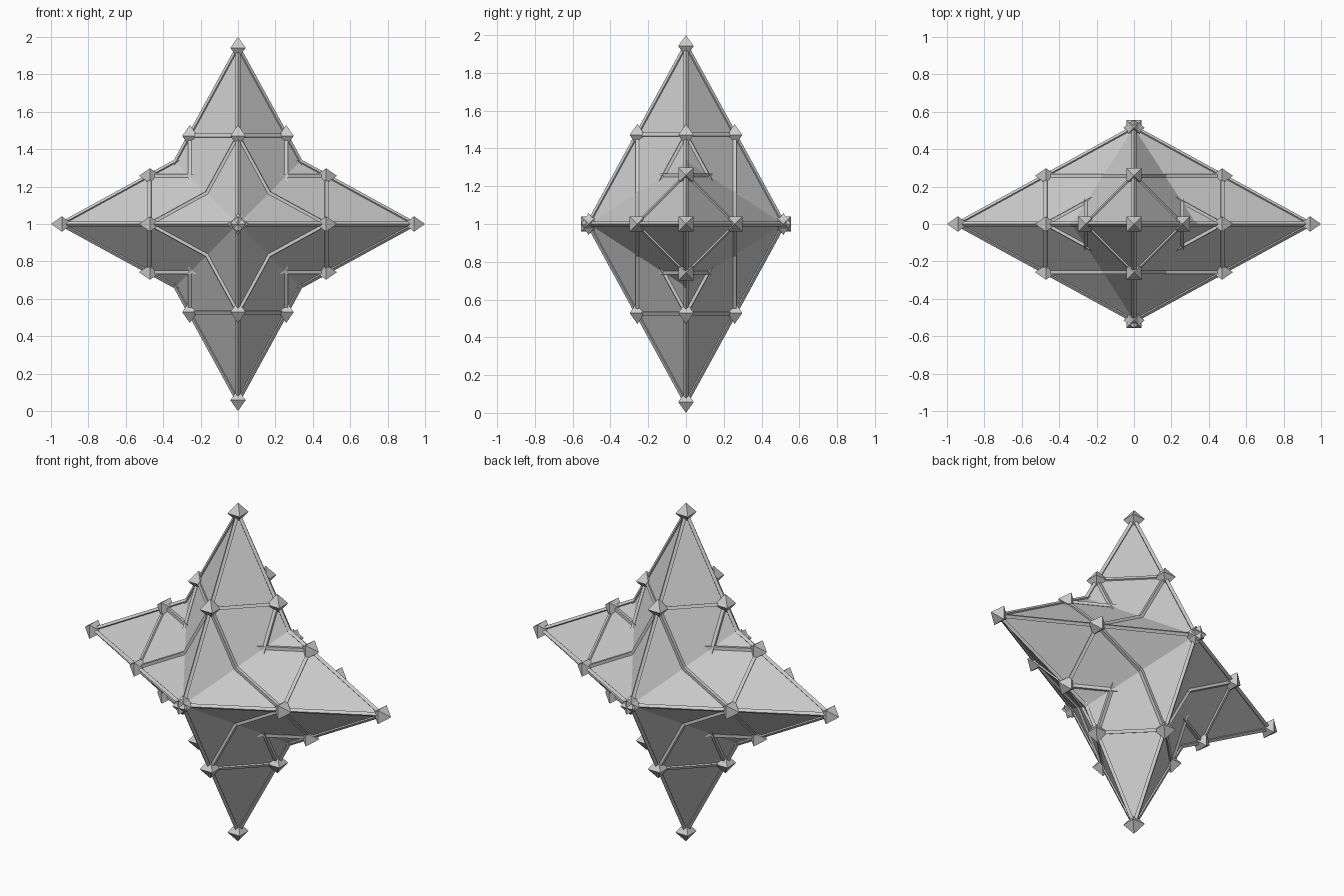
import bpy, bmesh, math
from mathutils import Matrix, Vector

if "Cube" in bpy.data.objects:
    bpy.data.objects.remove(bpy.data.objects["Cube"])

LONG, SHORT = 0.942, 0.515    # half lengths of each stretched octahedron
NODE, STRUT = 0.058, 0.013    # radii of joints and edge rods
CENTRE = Vector((0, 0, 1))


def add_octahedron(bm, mat):
    pts = [Vector(p) * s for p in ((1, 0, 0), (0, 1, 0), (0, 0, 1)) for s in (1, -1)]
    v = [bm.verts.new(mat @ p) for p in pts]
    for a in (0, 1):
        for b in (2, 3):
            for c in (4, 5):
                f = (v[a], v[b], v[c]) if (a + b + c) % 2 == 0 else (v[a], v[c], v[b])
                bm.faces.new(f)


def add_rod(bm, a, b):
    # four-sided rod with one ridge facing away from the centre
    z = (b - a).normalized()
    mid = (a + b) / 2
    x = (mid - mid.dot(z) * z).normalized()
    rot = Matrix((x, z.cross(x), z)).transposed().to_4x4()
    bmesh.ops.create_cone(bm, cap_ends=True, segments=4, radius1=STRUT, radius2=STRUT,
                          depth=(b - a).length, matrix=Matrix.Translation(mid) @ rot)


def finish(name, bm):
    bmesh.ops.recalc_face_normals(bm, faces=bm.faces)
    me = bpy.data.meshes.new(name)
    bm.to_mesh(me)
    bm.free()
    ob = bpy.data.objects.new(name, me)
    ob.location = CENTRE
    bpy.context.collection.objects.link(ob)


def crystal(prefix, turn):
    # solid body, edges split at their midpoints into four triangles per face
    body = bmesh.new()
    add_octahedron(body, turn @ Matrix.Diagonal((SHORT, SHORT, LONG, 1)))
    bmesh.ops.subdivide_edges(body, edges=body.edges[:], cuts=1, use_grid_fill=True)

    # rods along every edge
    rods = bmesh.new()
    for e in body.edges:
        add_rod(rods, e.verts[0].co.copy(), e.verts[1].co.copy())

    # small octahedral joints, square section aligned with the axes
    joints = bmesh.new()
    spin = turn @ Matrix.Rotation(math.pi / 4, 4, 'Z') @ Matrix.Scale(NODE, 4)
    for v in body.verts:
        add_octahedron(joints, Matrix.Translation(v.co) @ spin)

    finish(prefix + "_body", body)
    finish(prefix + "_edge_rods", rods)
    finish(prefix + "_joints", joints)


crystal("upright_crystal", Matrix.Identity(4))
crystal("sideways_crystal", Matrix.Rotation(math.pi / 2, 4, 'Y'))
